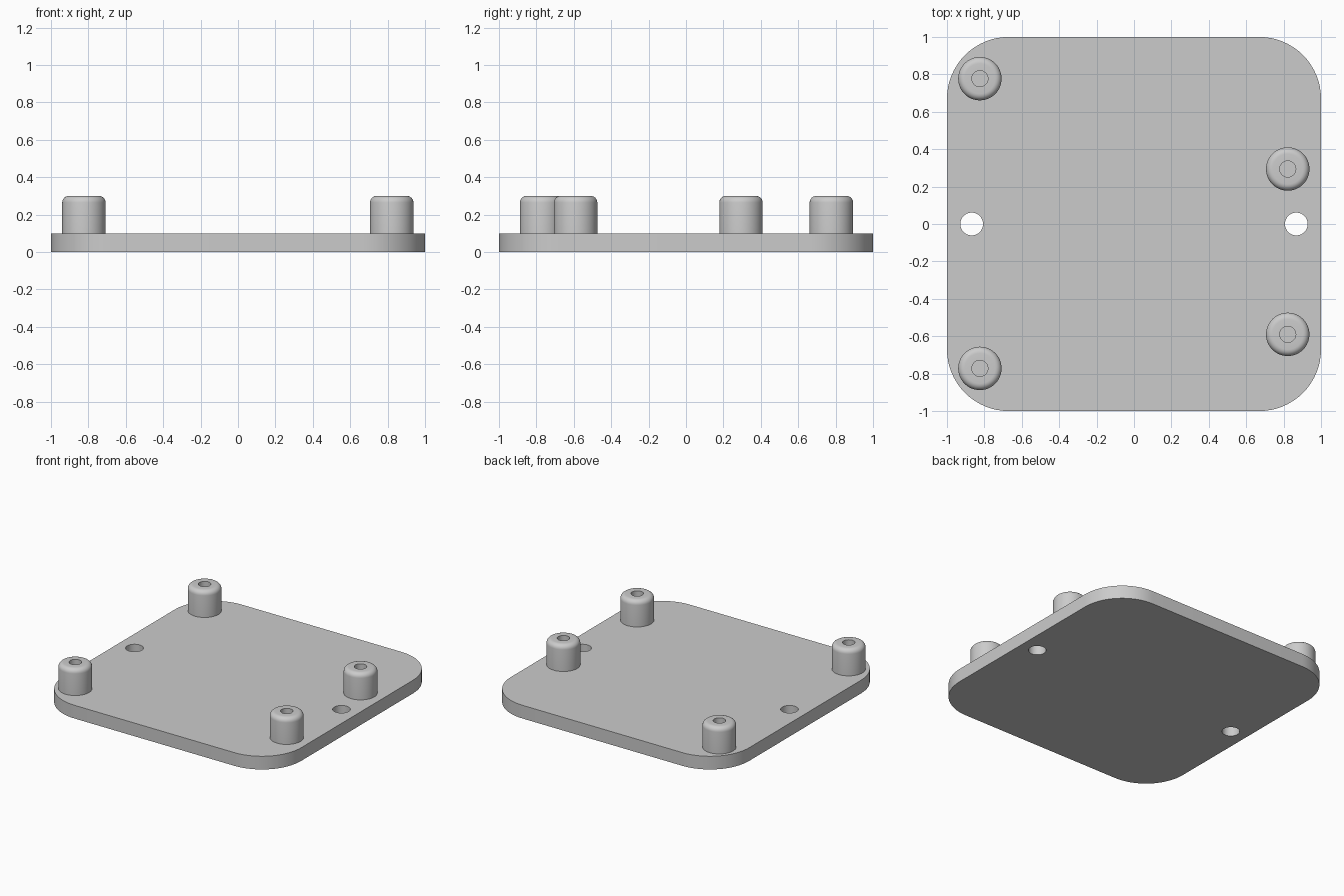
import bpy, bmesh
from math import cos, sin, pi, radians

cube = bpy.data.objects.get("Cube")
if cube:
    bpy.data.objects.remove(cube, do_unlink=True)

PLATE_TOP, POST_TOP = 0.1, 0.3
CORNER = 0.33

grey = bpy.data.materials.new("plain grey")
grey.use_nodes = True
colour = (0.6, 0.6, 0.6, 1)
grey.diffuse_color = colour
grey.node_tree.nodes["Principled BSDF"].inputs["Base Color"].default_value = colour


def arc(cx, cy, r, start, end, steps):
    """Points along a circular arc, both ends included."""
    return [(cx + r * cos(start + (end - start) * i / steps),
             cy + r * sin(start + (end - start) * i / steps)) for i in range(steps + 1)]


def finish(bm, name):
    bmesh.ops.recalc_face_normals(bm, faces=bm.faces)
    mesh = bpy.data.meshes.new(name)
    bm.to_mesh(mesh)
    bm.free()
    mesh.materials.append(grey)
    obj = bpy.data.objects.new(name, mesh)
    bpy.context.collection.objects.link(obj)
    bpy.ops.object.select_all(action='DESELECT')
    obj.select_set(True)
    bpy.context.view_layer.objects.active = obj
    bpy.ops.object.shade_smooth_by_angle(angle=radians(35))
    return obj


# Base plate: rounded square outline with two through holes
def base_plate():
    inner = 1 - CORNER
    outline = []
    for k, (sx, sy) in enumerate([(1, 1), (-1, 1), (-1, -1), (1, -1)]):
        outline += arc(sx * inner, sy * inner, CORNER, k * pi / 2, (k + 1) * pi / 2, 16)
    holes = [arc(x, 0, 0.061, 0, 2 * pi, 32)[:-1] for x in (-0.868, 0.868)]
    bm = bmesh.new()
    for loop in [outline] + holes:
        verts = [bm.verts.new((x, y, 0)) for x, y in loop]
        for a, b in zip(verts, verts[1:] + verts[:1]):
            bm.edges.new((a, b))
    bmesh.ops.triangle_fill(bm, edges=bm.edges[:], use_beauty=True)
    top = bmesh.ops.extrude_face_region(bm, geom=bm.faces[:])["geom"]
    bmesh.ops.translate(bm, vec=(0, 0, PLATE_TOP),
                        verts=[v for v in top if isinstance(v, bmesh.types.BMVert)])
    finish(bm, "base_plate")


# Standoff post: lathed profile with rounded rim and blind screw hole
def post(name, x, y):
    radius, bore, fillet = 0.116, 0.043, 0.035
    profile = [(0, PLATE_TOP), (bore, PLATE_TOP), (bore, POST_TOP)]
    profile += arc(radius - fillet, POST_TOP - fillet, fillet, pi / 2, 0, 6)
    profile.append((radius, PLATE_TOP))
    bm = bmesh.new()
    verts = [bm.verts.new((r, 0, z)) for r, z in profile]
    edges = [bm.edges.new(pair) for pair in zip(verts, verts[1:])]
    bmesh.ops.spin(bm, geom=verts + edges, axis=(0, 0, 1), cent=(0, 0, 0),
                   angle=2 * pi, steps=48, use_duplicate=False)
    bmesh.ops.remove_doubles(bm, verts=bm.verts, dist=0.0001)
    # The open skirt sits on the plate, so orient by the outer wall
    obj = finish(bm, name)
    wall = max(obj.data.polygons, key=lambda p: p.center.xy.length)
    if wall.normal.xy.dot(wall.center.xy) < 0:
        obj.data.flip_normals()
    obj.location = (x, y, 0)


base_plate()
post("back_right_post", -0.824, 0.777)
post("front_right_post", -0.824, -0.772)
post("back_left_post", 0.822, 0.294)
post("front_left_post", 0.822, -0.59)
